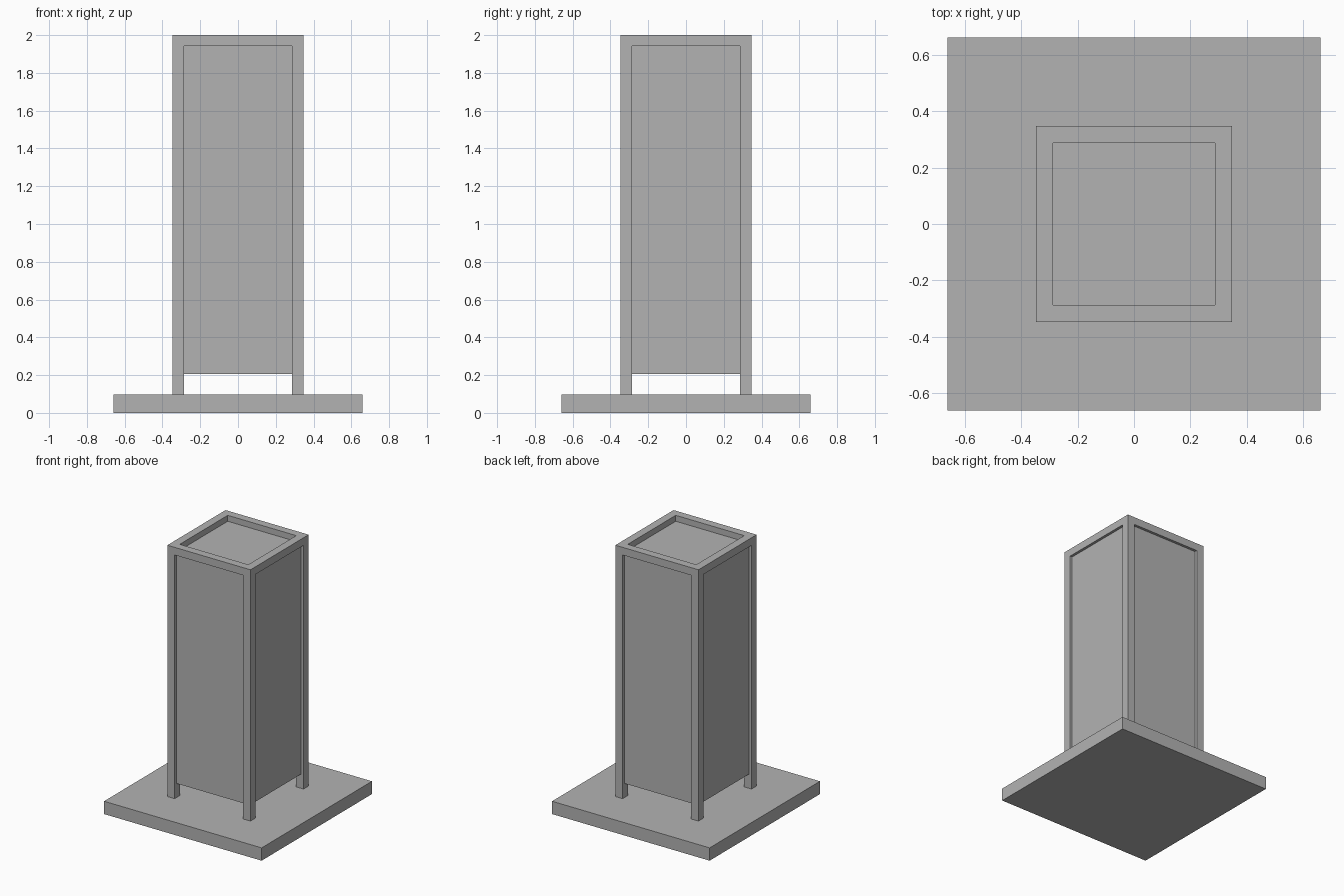
import bpy
import bmesh
from mathutils import Vector

cube = bpy.data.objects.get("Cube")
if cube:
    bpy.data.objects.remove(cube, do_unlink=True)

GREY = (0.45, 0.45, 0.45, 1.0)
grey = bpy.data.materials.new("plain grey")
grey.use_nodes = True
grey.diffuse_color = GREY
grey.node_tree.nodes["Principled BSDF"].inputs["Base Color"].default_value = GREY

OUT, IN = 0.348, 0.287          # frame outer and inner half widths
BASE_TOP, RAIL_BOTTOM, TOP = 0.097, 1.942, 2.0


def box(name, low, high):
    """Flat-sided box between two opposite corners."""
    low, high = Vector(low), Vector(high)
    bm = bmesh.new()
    bmesh.ops.create_cube(bm, size=1)
    bmesh.ops.scale(bm, vec=high - low, verts=bm.verts)
    bmesh.ops.translate(bm, vec=(low + high) / 2, verts=bm.verts)
    mesh = bpy.data.meshes.new(name)
    bm.to_mesh(mesh)
    bm.free()
    mesh.materials.append(grey)
    obj = bpy.data.objects.new(name, mesh)
    bpy.context.collection.objects.link(obj)
    return obj


def mirrored(obj, x, y):
    """Repeat a part across the centre planes."""
    mod = obj.modifiers.new("mirror", 'MIRROR')
    mod.use_axis = (x, y, False)


# Ground slab
box("base_slab", (-0.66, -0.66, 0), (0.66, 0.66, BASE_TOP))

# Four corner posts
mirrored(box("corner_posts", (IN, IN, BASE_TOP), (OUT, OUT, TOP)), True, True)

# Top rails between the posts
mirrored(box("side_top_rails", (IN, -IN, RAIL_BOTTOM), (OUT, IN, TOP)), True, False)
mirrored(box("front_back_top_rails", (-IN, IN, RAIL_BOTTOM), (IN, OUT, TOP)), False, True)

# Panelled body, set back from the posts and below the rim
PANEL = 0.328
box("panel_body", (-PANEL, -PANEL, 0.205), (PANEL, PANEL, 1.955))
